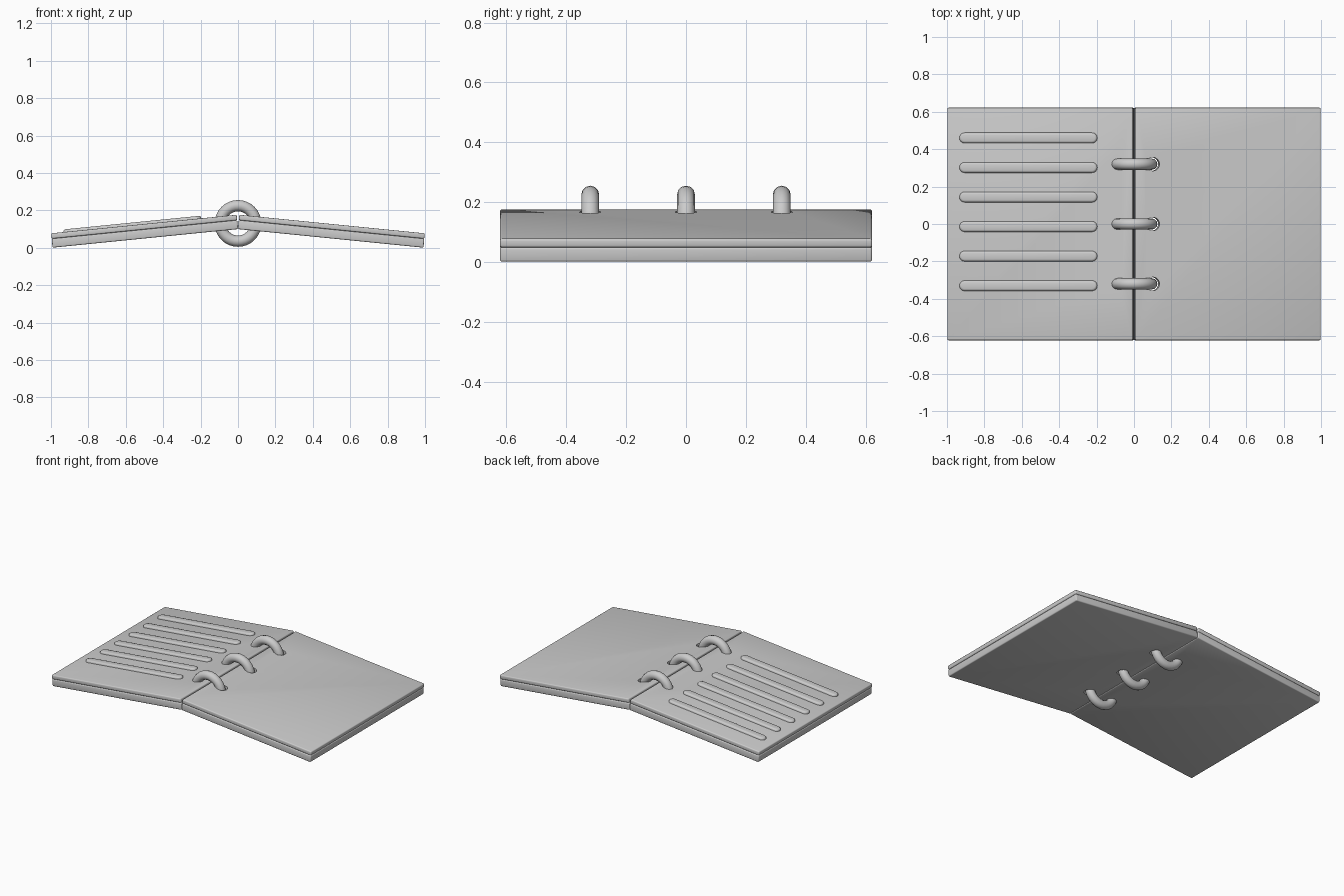
import bpy, bmesh, math
from mathutils import Matrix, Vector

cube = bpy.data.objects.get("Cube")
if cube:
    bpy.data.objects.remove(cube, do_unlink=True)

GREY = (0.6, 0.6, 0.6, 1)
mat = bpy.data.materials.new("plain grey")
mat.use_nodes = True
mat.diffuse_color = GREY
mat.node_tree.nodes["Principled BSDF"].inputs["Base Color"].default_value = GREY

TILT = math.atan(0.1)
RIDGE = 0.177           # height of the inner top edges
HALF_DEPTH = 0.622
RING_Y = (-0.32, 0, 0.32)


def finish(name, bm, matrix=Matrix()):
    bm.transform(matrix)
    bmesh.ops.recalc_face_normals(bm, faces=bm.faces)
    me = bpy.data.meshes.new(name)
    bm.to_mesh(me)
    bm.free()
    me.materials.append(mat)
    ob = bpy.data.objects.new(name, me)
    bpy.context.collection.objects.link(ob)
    return ob


def smooth(ob, angle=40):
    bpy.ops.object.select_all(action="DESELECT")
    ob.select_set(True)
    bpy.context.view_layer.objects.active = ob
    bpy.ops.object.shade_smooth_by_angle(angle=math.radians(angle))


def leaf_matrix(side):
    """Sloped frame of one half: local z = 0 is its top surface."""
    return (Matrix.Translation((0, 0, RIDGE)) @ Matrix.Diagonal((side, 1, 1, 1))
            @ Matrix.Rotation(TILT, 4, "Y"))


def box(lo, hi):
    bm = bmesh.new()
    lo, hi = Vector(lo), Vector(hi)
    bmesh.ops.create_cube(bm, size=1, matrix=Matrix.Translation((lo + hi) / 2)
                          @ Matrix.Diagonal((*(hi - lo), 1)))
    return bm


def cut_holes(ob, side):
    bm = bmesh.new()
    for y in RING_Y:
        bmesh.ops.create_cone(bm, cap_ends=True, segments=24, radius1=0.036,
                              radius2=0.036, depth=0.3,
                              matrix=Matrix.Translation((0.101, y, 0)))
    cutter = finish("hole_cutter", bm, leaf_matrix(side))
    cutter.hide_render = True
    mod = ob.modifiers.new("ring holes", "BOOLEAN")
    mod.operation = "DIFFERENCE"
    mod.solver = "EXACT"
    mod.object = cutter
    bpy.context.view_layer.objects.active = ob
    bpy.ops.object.modifier_apply(modifier=mod.name)
    bpy.data.objects.remove(cutter, do_unlink=True)


# Covers and page blocks, mirrored about the spine
for side, word in ((-1, "right"), (1, "left")):
    for part, bottom, top in (("cover", -0.077, -0.029), ("pages", -0.029, 0)):
        bm = box((0.007, -HALF_DEPTH, bottom), (1.004, HALF_DEPTH, top))
        bmesh.ops.bevel(bm, geom=bm.edges[:], offset=0.007, segments=3,
                        profile=0.5, affect="EDGES")
        slab = finish(f"{word}_{part}", bm, leaf_matrix(side))
        cut_holes(slab, side)
        smooth(slab)

# Binder rings
for i, y in enumerate(RING_Y):
    bm = bmesh.new()
    profile = [bm.verts.new((0.095 + 0.03 * math.cos(a), y + 0.03 * math.sin(a), 0))
               for a in (math.tau * k / 12 for k in range(12))]
    edges = [bm.edges.new((v, profile[k - 1])) for k, v in enumerate(profile)]
    bmesh.ops.spin(bm, geom=profile + edges, cent=(0, 0, 0), axis=(0, 1, 0),
                   angle=math.tau, steps=32, use_merge=True)
    bmesh.ops.remove_doubles(bm, verts=bm.verts, dist=0.0001)
    smooth(finish(f"binder_ring_{i + 1}", bm,
                  Matrix.Translation((0, 0, 0.13))), 60)

# Raised rounded lines on the right page
for i in range(6):
    y = 0.46 - 0.158 * i
    bm = bmesh.new()
    outline = []
    for end, start in ((0.91, -90), (0.225, 90)):
        for k in range(9):
            a = math.radians(start + k * 22.5)
            outline.append(bm.verts.new((end + 0.028 * math.cos(a),
                                         y + 0.028 * math.sin(a), -0.004)))
    base = bm.faces.new(outline)
    out = bmesh.ops.extrude_face_region(bm, geom=[base])["geom"]
    top = [v for v in out if isinstance(v, bmesh.types.BMVert)]
    bmesh.ops.translate(bm, verts=top, vec=(0, 0, 0.018))
    rim = [e for e in bm.edges if all(v in top for v in e.verts)]
    bmesh.ops.bevel(bm, geom=rim, offset=0.012, segments=3, profile=0.5,
                    affect="EDGES")
    smooth(finish(f"page_line_{i + 1}", bm, leaf_matrix(-1)), 50)
